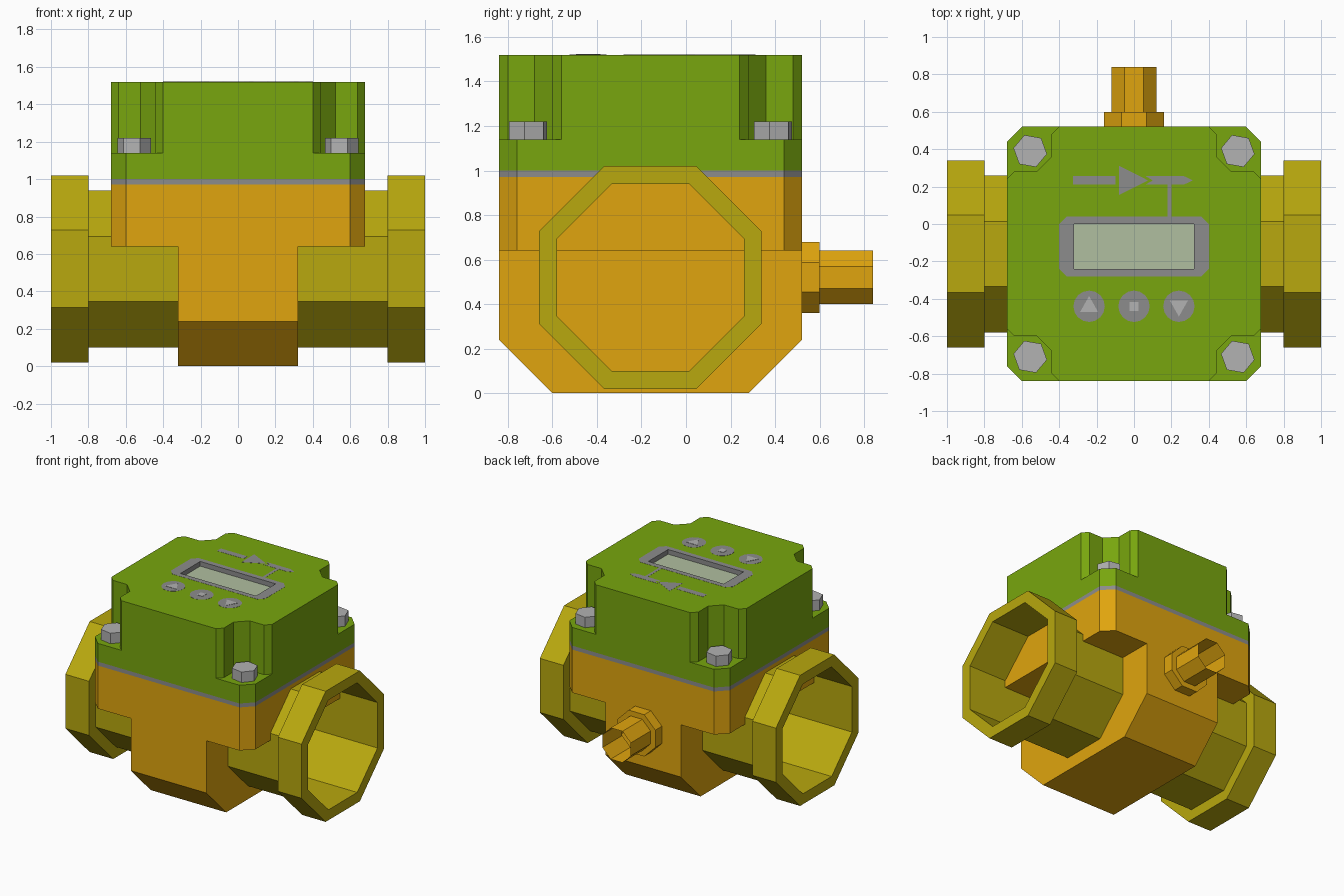
import bpy, bmesh, math
from mathutils import Matrix, Vector

if "Cube" in bpy.data.objects:
    bpy.data.objects.remove(bpy.data.objects["Cube"])

CY = -0.16  # housing and pipe axis centre in y
PZ = 0.52   # pipe axis height


def material(name, r, g, b):
    m = bpy.data.materials.new(name)
    lin = [((c / 255 + 0.055) / 1.055) ** 2.4 if c > 10 else c / 255 / 12.92 for c in (r, g, b)]
    m.diffuse_color = (*lin, 1)
    m.use_nodes = True
    m.node_tree.nodes["Principled BSDF"].inputs["Base Color"].default_value = m.diffuse_color
    return m


GREEN = material("green", 120, 166, 14)
ORANGE = material("orange", 224, 165, 14)
YELLOW = material("yellow", 184, 168, 14)
GREY = material("grey", 140, 140, 140)
LIGHT = material("light_grey", 178, 178, 178)
SCREEN = material("screen", 176, 191, 160)


def finish(name, bm, mat, matrix=Matrix()):
    bmesh.ops.recalc_face_normals(bm, faces=bm.faces)
    me = bpy.data.meshes.new(name)
    bm.to_mesh(me)
    bm.free()
    me.transform(matrix)
    me.materials.append(mat)
    ob = bpy.data.objects.new(name, me)
    bpy.context.collection.objects.link(ob)
    return ob


def prism(name, outline, z0, z1, mat, hole=None, matrix=Matrix()):
    """Extrude an outline, with an optional hole, from z0 to z1."""
    bm = bmesh.new()
    edges = []
    for loop in [outline] + ([hole] if hole else []):
        vs = [bm.verts.new((x, y, z0)) for x, y in loop]
        edges += [bm.edges.new((vs[i - 1], vs[i])) for i in range(len(vs))]
    if hole:
        bmesh.ops.triangle_fill(bm, edges=edges, use_beauty=True)
    else:
        bm.faces.new(vs)
    ext = bmesh.ops.extrude_face_region(bm, geom=bm.faces[:], use_keep_orig=True)
    top = [g for g in ext["geom"] if isinstance(g, bmesh.types.BMVert)]
    bmesh.ops.translate(bm, verts=top, vec=(0, 0, z1 - z0))
    return finish(name, bm, mat, matrix)


def tube(name, profile, mat, matrix):
    """Eight-sided sweep of (distance, flat-to-centre radius) along local z."""
    bm = bmesh.new()
    rings = []
    for d, r in profile:
        pts = ngon(8, r / math.cos(math.pi / 8), 22.5)
        rings.append([bm.verts.new((x, y, d)) for x, y in pts])
    for a, b in zip(rings, rings[1:]):
        for i in range(8):
            bm.faces.new((a[i - 1], a[i], b[i], b[i - 1]))
    bmesh.ops.remove_doubles(bm, verts=bm.verts, dist=1e-5)
    return finish(name, bm, mat, matrix)


def ngon(n, r, start=0, cx=0, cy=0):
    return [(cx + r * math.cos(math.radians(start) + math.tau * i / n),
             cy + r * math.sin(math.radians(start) + math.tau * i / n)) for i in range(n)]


def corners(quarter, cx, cy):
    """Repeat a corner outline in all four quadrants."""
    out = []
    for sx, sy in ((1, 1), (-1, 1), (-1, -1), (1, -1)):
        pts = quarter if sx * sy > 0 else quarter[::-1]
        out += [(cx + sx * x, cy + sy * y) for x, y in pts]
    return out


def rect(x0, x1, y0, y1):
    return [(x0, y0), (x1, y0), (x1, y1), (x0, y1)]


# Housing: orange box, gasket and green cover base
housing = corners([(0.68, 0.60), (0.60, 0.68)], 0, CY)
prism("housing_box", housing, 0.64, 0.97, ORANGE)
prism("gasket", housing, 0.97, 1.0, GREY)
prism("cover_base", housing, 1.0, 1.14, GREEN)

# Notched upper cover, open where the display sits
notched = corners([(0.68, 0.40), (0.64, 0.44), (0.52, 0.44),
                   (0.44, 0.52), (0.44, 0.64), (0.40, 0.68)], 0, CY)
bezel = corners([(0.40, 0.12), (0.36, 0.16)], 0, -0.12)
window = rect(-0.32, 0.32, -0.24, 0.0)
prism("cover", notched, 1.14, 1.52, GREEN, hole=bezel)
prism("display_bezel", bezel, 1.47, 1.521, GREY, hole=window)
prism("display_screen", window, 1.47, 1.485, SCREEN)

# Lower body, a side profile extruded across x
along_x = Matrix(((0, 0, 1, 0), (1, 0, 0, 0), (0, 1, 0, 0), (0, 0, 0, 1)))
prism("lower_body", [(-0.60, 0), (0.28, 0), (0.52, 0.24), (0.52, 0.64), (-0.84, 0.64), (-0.84, 0.24)],
      -0.32, 0.32, ORANGE, matrix=along_x)

# Open pipes with end flanges
pipe = [(0.32, 0.42), (0.80, 0.42), (0.80, 0.50), (1.0, 0.50), (1.0, 0.42), (0.80, 0.42)]
for side, s in (("right", 1), ("left", -1)):
    tube("pipe_" + side, pipe, YELLOW,
         Matrix.Translation((0, CY, PZ)) @ Matrix.Rotation(s * math.pi / 2, 4, 'Y'))

# Cable gland on the back
tube("cable_gland", [(0.52, 0.16), (0.60, 0.16), (0.60, 0.12), (0.84, 0.12)], ORANGE,
     Matrix.Translation((0, 0, PZ)) @ Matrix.Rotation(-math.pi / 2, 4, 'X'))

# Corner bolts
for x in (-0.555, 0.555):
    for y in (-0.71, 0.39):
        prism("bolt", ngon(6, 0.091, -10, x, y), 1.14, 1.22, LIGHT)

# Flow arrow markings
Z0, Z1 = 1.518, 1.521
prism("arrow_tail", rect(-0.325, -0.10, 0.21, 0.257), Z0, Z1, GREY)
prism("arrow_head", [(-0.08, 0.155), (0.075, 0.233), (-0.08, 0.312)], Z0, Z1, GREY)
prism("arrow_tip", [(0.06, 0.257), (0.10, 0.233), (0.06, 0.21), (0.265, 0.21),
                    (0.315, 0.233), (0.265, 0.257)], Z0, Z1, GREY)
prism("arrow_stem", rect(0.178, 0.20, 0.04, 0.21), Z0, Z1, GREY)

# Buttons with up, stop and down symbols
by = -0.44
symbols = {-0.24: [(-0.048, -0.03), (0.048, -0.03), (0, 0.055)],
           0.0: rect(-0.024, 0.024, -0.024, 0.024),
           0.24: [(-0.048, 0.03), (0, -0.055), (0.048, 0.03)]}
for x, sym in symbols.items():
    prism("button", ngon(16, 0.084, 0, x, by), Z0, Z1, GREY)
    prism("button_symbol", [(x + u, by + v) for u, v in sym], Z0, Z1 + 0.002, LIGHT)
